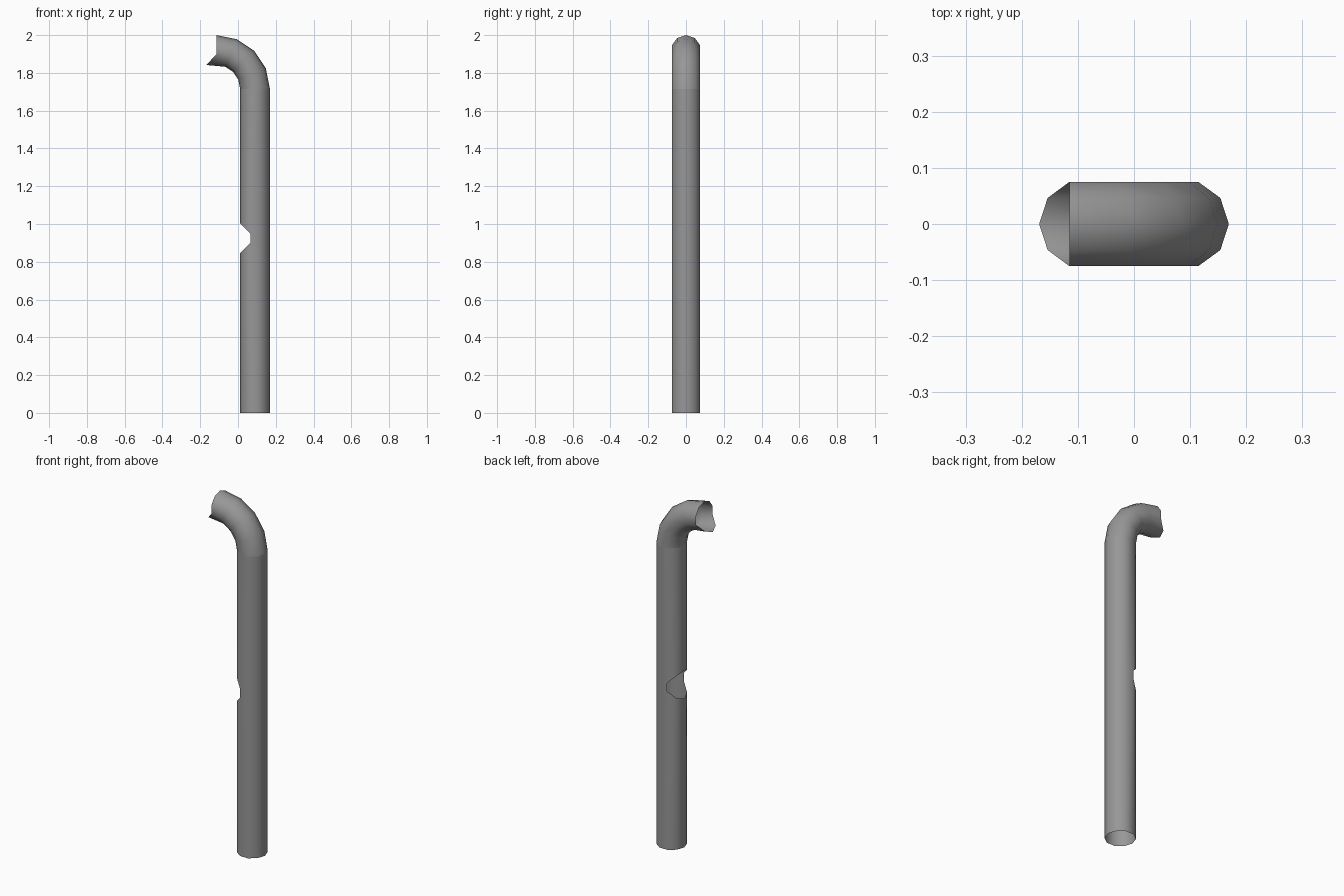
import bpy
from math import cos, sin, pi

if "Cube" in bpy.data.objects:
    bpy.data.objects.remove(bpy.data.objects["Cube"])

N, R = 10, 0.079           # sides and radius of the pipe
CX = 0.09                  # x of the upright's axis
BEND_R, BEND_Z = 0.205, 1.716
NOTCH_Z = 0.925

dark_grey = bpy.data.materials.new("dark_grey")
dark_grey.diffuse_color = (0.31, 0.31, 0.31, 1)
dark_grey.use_nodes = True
dark_grey.node_tree.nodes["Principled BSDF"].inputs["Base Color"].default_value = dark_grey.diffuse_color


def tube(name, rings, hole=lambda level, side: False):
    """Open tube skinned over a list of rings, with optional missing quads."""
    verts = [p for ring in rings for p in ring]
    faces = []
    for k in range(len(rings) - 1):
        for i in range(N):
            j = (i + 1) % N
            if not hole(k, i):
                faces.append((k*N + i, k*N + j, (k+1)*N + j, (k+1)*N + i))
    mesh = bpy.data.meshes.new(name)
    mesh.from_pydata(verts, [], faces)
    mesh.materials.append(dark_grey)
    obj = bpy.data.objects.new(name, mesh)
    bpy.context.collection.objects.link(obj)
    bpy.ops.object.select_all(action='DESELECT')
    obj.select_set(True)
    bpy.context.view_layer.objects.active = obj
    bpy.ops.object.shade_smooth_by_angle(angle=pi / 3)
    return obj


angles = [2 * pi * i / N for i in range(N)]


def upright_ring(z, mitre=0):
    # mitre slopes the ring at 45 degrees on the -x half
    return [(CX + R*cos(a), R*sin(a),
             z + mitre * R * max(cos(0.4*pi), -cos(a))) for a in angles]


# Upright pipe with a mitred notch for a side joint
tube("upright_pipe",
     [upright_ring(0), upright_ring(NOTCH_Z, -1),
      upright_ring(NOTCH_Z, 1), upright_ring(BEND_Z)],
     lambda k, i: k == 1 and cos(angles[i]) < 0 and cos(angles[(i+1) % N]) < 0)

# Quarter bend in four segments, its free end mitred on the lower half
bend = []
for s in range(5):
    t = s * pi / 8
    bend.append([(CX - BEND_R + (BEND_R + R*cos(a)) * cos(t), R*sin(a),
                  BEND_Z + (BEND_R + R*cos(a)) * sin(t)) for a in angles])
bend[-1] = [(min(x, -CX + R*cos(a)) if cos(a) < 0 else x, y, z)
            for (x, y, z), a in zip(bend[-1], angles)]
tube("top_bend", bend)
